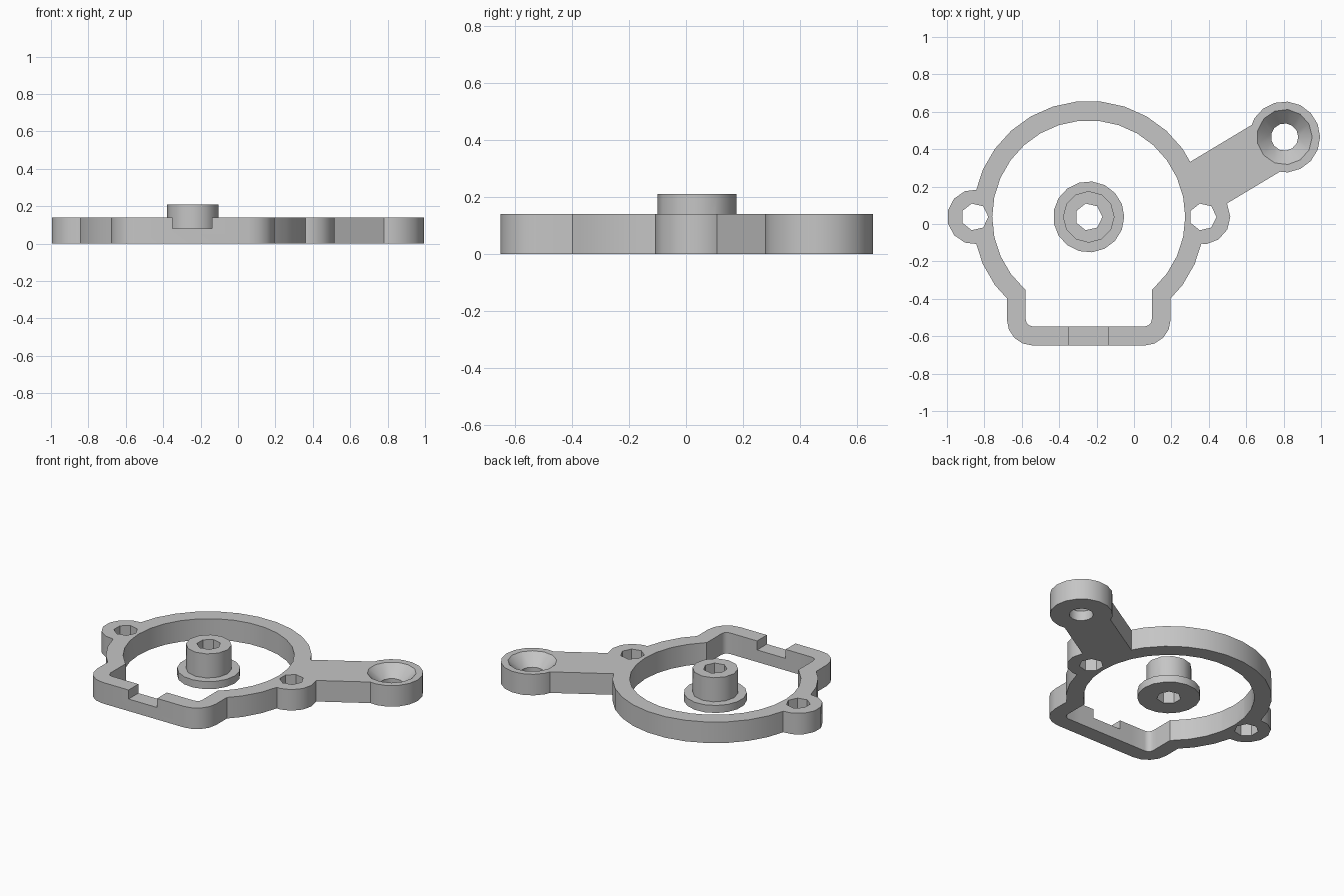
import bpy
import bmesh
from math import sin, cos, pi, radians
from mathutils import Vector

cube = bpy.data.objects.get("Cube")
if cube:
    bpy.data.objects.remove(cube, do_unlink=True)

grey = bpy.data.materials.new("grey plastic")
grey.use_nodes = True
COLOUR = (0.56, 0.56, 0.56, 1)
grey.diffuse_color = COLOUR
grey.node_tree.nodes["Principled BSDF"].inputs["Base Color"].default_value = COLOUR

THICK = 0.14
CX, CY = -0.242, 0.038        # centre of the ring
HOLE = 0.073                  # bolt hole radius
END = Vector((0.805, 0.465))  # centre of the arm's end
LUGS = (CX - 0.61, CX + 0.61)


def circle(x, y, r, n):
    return [(x + r * cos(2 * pi * i / n), y + r * sin(2 * pi * i / n)) for i in range(n)]


def rounded_bottom(half, low, r, steps):
    """Tall outline whose two lower corners are rounded."""
    pts = [(CX + half, CY), (CX - half, CY)]
    for side, start in ((-1, pi), (1, 1.5 * pi)):
        for i in range(steps + 1):
            a = start + i * pi / 2 / steps
            pts.append((CX + side * (half - r) + r * cos(a), low + r + r * sin(a)))
    return pts


def solid(name, base, z0, z1, top=None):
    """Solid between two outlines that have equal point counts."""
    bm = bmesh.new()
    lower = [bm.verts.new((x, y, z0)) for x, y in base]
    upper = [bm.verts.new((x, y, z1)) for x, y in (top or base)]
    bm.faces.new(lower)
    bm.faces.new(upper)
    n = len(lower)
    for i in range(n):
        j = (i + 1) % n
        bm.faces.new((lower[i], lower[j], upper[j], upper[i]))
    bmesh.ops.recalc_face_normals(bm, faces=bm.faces)
    mesh = bpy.data.meshes.new(name)
    bm.to_mesh(mesh)
    bm.free()
    mesh.materials.append(grey)
    obj = bpy.data.objects.new(name, mesh)
    bpy.context.collection.objects.link(obj)
    return obj


def combine(body, operation, parts):
    """Apply a boolean with each part, then discard the part."""
    for part in parts:
        part.hide_render = True
        mod = body.modifiers.new("boolean", 'BOOLEAN')
        mod.operation = operation
        mod.solver = 'EXACT'
        mod.object = part
        bpy.context.view_layer.update()
        result = bpy.data.meshes.new_from_object(
            body.evaluated_get(bpy.context.evaluated_depsgraph_get()))
        body.modifiers.clear()
        body.data = result
        bpy.data.objects.remove(part, do_unlink=True)


def cutter(outline, z0=-0.1, z1=0.4):
    return solid("cutter", outline, z0, z1)


# Bracket: ring, squared front, two lugs, and an arm with a round end
bracket = solid("ring_bracket", circle(CX, CY, 0.62, 30), 0, THICK)
along = Vector((cos(radians(31)), sin(radians(31))))
across = Vector((-along.y, along.x)) * 0.146
start = END - along * 0.7
arm = [start - across, END - across, END + across, start + across]
outlines = [rounded_bottom(0.438, -0.65, 0.14, 4), arm, circle(END.x, END.y, 0.19, 17)]
outlines += [circle(x, CY, 0.147, 13) for x in LUGS]
combine(bracket, 'UNION', [solid("piece", o, 0, THICK) for o in outlines])

# Openings, bolt holes and the notch in the front wall
notch = [(-0.35, -0.8), (-0.14, -0.8), (-0.14, -0.45), (-0.35, -0.45)]
cuts = [cutter(circle(CX, CY, 0.516, 30)), cutter(rounded_bottom(0.337, -0.547, 0.036, 3))]
cuts += [cutter(circle(x, CY, HOLE, 7)) for x in LUGS]
cuts += [cutter(notch, 0.08), cutter(circle(END.x, END.y, HOLE, 13))]

# Countersink in the arm's end, extended just past the top face
cuts.append(solid("countersink", circle(END.x, END.y, HOLE, 13), THICK - 0.075, THICK + 0.01,
                  circle(END.x, END.y, 0.158, 13)))
combine(bracket, 'DIFFERENCE', cuts)

# Loose flanged bushing in the middle
bushing = solid("flanged_bushing", circle(CX, CY, 0.19, 17), 0, 0.05)
combine(bushing, 'UNION', [solid("sleeve", circle(CX, CY, 0.138, 12), 0.02, 0.21)])
combine(bushing, 'DIFFERENCE', [cutter(circle(CX, CY, HOLE, 7))])

# Soft shading on the rounds, crisp edges elsewhere
bpy.ops.object.select_all(action='DESELECT')
for obj in (bracket, bushing):
    obj.select_set(True)
bpy.context.view_layer.objects.active = bracket
bpy.ops.object.shade_smooth_by_angle(angle=radians(32))
